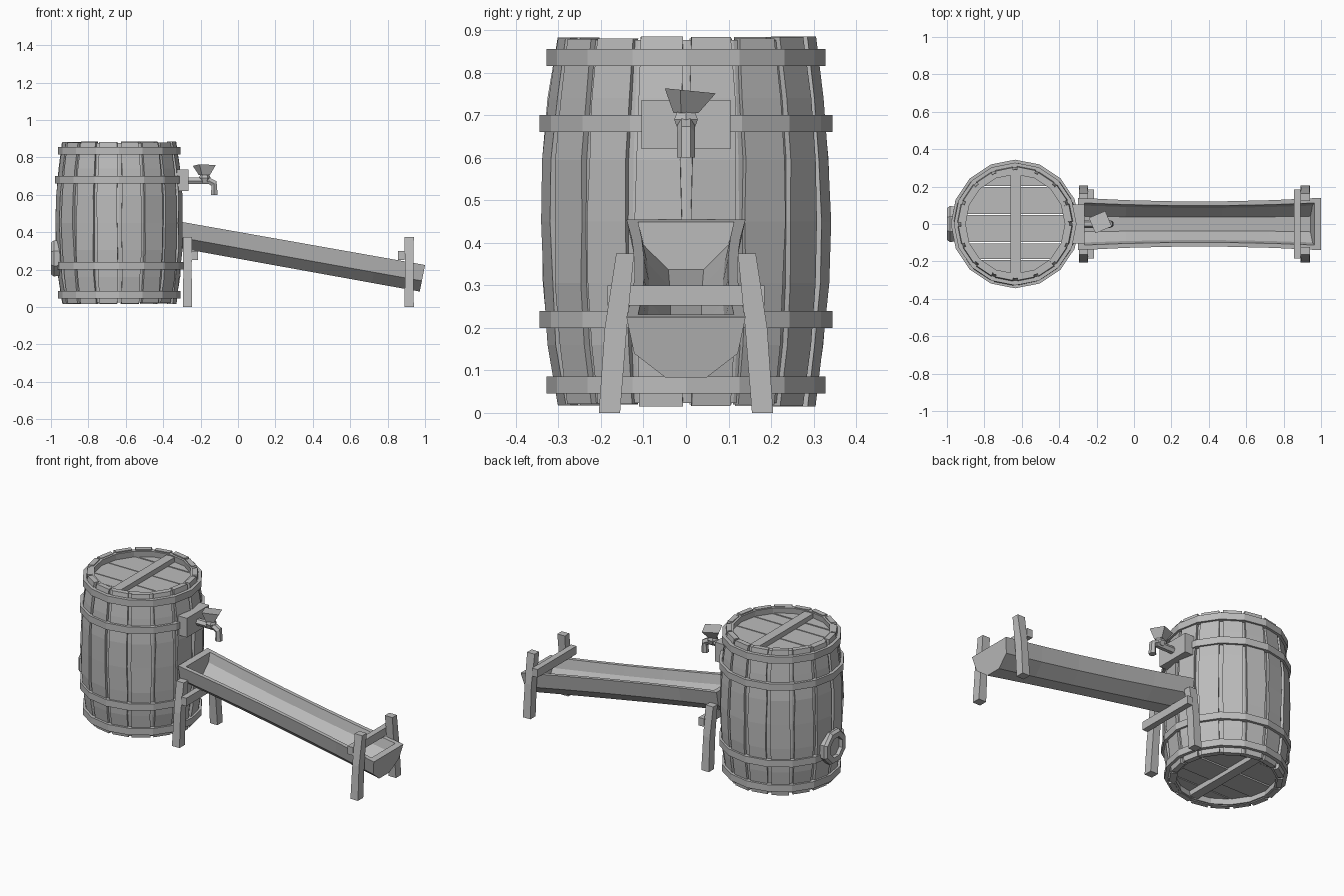
import bpy, bmesh, math, random
from math import sin, cos, pi, sqrt
from mathutils import Vector, Matrix

random.seed(4)
if "Cube" in bpy.data.objects:
    bpy.data.objects.remove(bpy.data.objects["Cube"])

grey = bpy.data.materials.new("plain_grey")
grey.use_nodes = True
COLOUR = (0.5, 0.5, 0.5, 1)
grey.diffuse_color = COLOUR
grey.node_tree.nodes["Principled BSDF"].inputs["Base Color"].default_value = COLOUR


def loft(name, rings, closed=False):
    """Bridge rings of points; cap the ends, or join last to first."""
    bm = bmesh.new()
    vs = [[bm.verts.new(p) for p in r] for r in rings]
    pairs = list(zip(vs, vs[1:])) + ([(vs[-1], vs[0])] if closed else [])
    for a, b in pairs:
        for i in range(len(a)):
            j = (i + 1) % len(a)
            bm.faces.new((a[i], a[j], b[j], b[i]))
    if not closed:
        bm.faces.new(vs[0])
        bm.faces.new(vs[-1])
    bmesh.ops.recalc_face_normals(bm, faces=bm.faces)
    me = bpy.data.meshes.new(name)
    bm.to_mesh(me)
    bm.free()
    me.materials.append(grey)
    ob = bpy.data.objects.new(name, me)
    bpy.context.collection.objects.link(ob)
    return ob


def rect(x, y, z, w, d, turn=0.0):
    """Horizontal rectangle of points centred on x, y."""
    m = Matrix.Rotation(turn, 3, 'Z')
    return [Vector((x, y, z)) + m @ Vector((sx * w / 2, sy * d / 2, 0))
            for sx, sy in ((-1, -1), (1, -1), (1, 1), (-1, 1))]


def box(name, x, y, z0, z1, w, d):
    return loft(name, [rect(x, y, z0, w, d), rect(x, y, z1, w, d)])


# ---- Barrel ----
CX, N = -0.635, 16
STEP = 2 * pi / N
LOW, HIGH = 0.015, 0.885
MID = (LOW + HIGH) / 2


def radius(z):
    t = (z - MID) / (HIGH - MID)
    return 0.34 - 0.036 * t * t


def polar(a, r, z):
    return (CX + r * cos(a), r * sin(a), z)


def lathe(name, profile):
    """Sweep a closed (radius, z) profile around the barrel axis."""
    return loft(name, [[polar(k * STEP, r, z) for r, z in profile] for k in range(N)], True)


levels = [LOW + (HIGH - LOW) * i / 6 for i in range(7)]

# Recessed wall seen between the staves
inner = [min(max(z, LOW + 0.008), HIGH - 0.008) for z in levels]
lathe("barrel_wall", [(radius(z) - 0.014, z) for z in inner]
      + [(radius(z) - 0.04, z) for z in reversed(inner)])

# Staves with small irregularities
for k in range(N):
    mid = (k + 0.5) * STEP
    end = random.uniform(0, 0.006)
    rings = []
    for z in levels:
        h0, h1 = (STEP * random.uniform(0.38, 0.44) for _ in range(2))
        r = radius(z) + random.uniform(-0.003, 0.003)
        zz = min(max(z, LOW + end), HIGH - end)
        rings.append([polar(mid - h0, r, zz), polar(mid + h1, r, zz),
                      polar(mid + h1, r - 0.03, zz), polar(mid - h0, r - 0.03, zz)])
    loft("barrel_stave", rings)

# Hoops
for z, r in ((0.065, 0.328), (0.22, 0.344), (0.68, 0.344), (0.835, 0.328)):
    lathe("barrel_hoop", [(r, z - 0.02), (r, z + 0.02), (r - 0.025, z + 0.02), (r - 0.025, z - 0.02)])

# Lids made of planks with a cross bar, top and bottom
R = 0.28
cuts = [-0.275, -0.19, -0.1, 0.05, 0.2, 0.275]
for side, s in (("top", 1), ("bottom", -1)):
    for y0, y1 in zip(cuts, cuts[1:]):
        y0, y1 = y0 + 0.003, y1 - 0.003
        ys = [y0 + (y1 - y0) * i / 3 for i in range(4)]
        outline = [(sqrt(R * R - y * y), y) for y in ys]
        outline += [(-x, y) for x, y in reversed(outline)]
        top = 0.39 + random.uniform(0, 0.006)
        loft(side + "_lid_plank", [[(CX + x, y, MID + s * h) for x, y in outline]
                                   for h in (0.37, top)])
    za, zb = sorted((MID + s * 0.385, MID + s * 0.42))
    box(side + "_lid_bar", CX + 0.003, 0, za, zb, 0.055, 0.55)


# ---- Bung on the far side of the barrel ----
def octagon(x, r):
    return [(x, r * cos((i + 0.5) * pi / 4), 0.26 + r * sin((i + 0.5) * pi / 4)) for i in range(8)]


loft("bung_ring", [octagon(-0.94, 0.1), octagon(-0.985, 0.104), octagon(-1.0, 0.092),
                   octagon(-1.0, 0.06), octagon(-0.94, 0.06)], True)
loft("bung_plug", [octagon(-0.94, 0.062), octagon(-0.978, 0.062)])

# ---- Tap ----
box("tap_block", -0.295, 0, 0.62, 0.735, 0.06, 0.21)
path = [(-0.27, 0.675, 0), (-0.155, 0.675, 0), (-0.128, 0.66, 0.8), (-0.127, 0.6, pi / 2)]
loft("tap_spout", [[(x + 0.021 * sin(t) * sin(i * pi / 3), 0.021 * cos(i * pi / 3),
                     z + 0.021 * cos(t) * sin(i * pi / 3)) for i in range(6)] for x, z, t in path])
loft("tap_collar", [[(-0.178 + r * cos(i * pi / 3), r * sin(i * pi / 3), z) for i in range(6)]
                    for r, z in ((0.022, 0.665), (0.032, 0.69), (0.02, 0.715))])
handle = [rect(-0.18, 0, 0.705, 0.045, 0.045, 0.4), rect(-0.18, 0.01, 0.757, 0.095, 0.09, 0.4)]
for p in handle[1]:
    p.z -= (p.y - 0.01) * 0.1
loft("tap_handle", handle)

# ---- Trough ----
X0, X1 = -0.3, 1.0
half_outer = [(0.14, 0), (0.122, -0.085), (0.048, -0.142)]
half_inner = [(0.114, 0), (0.1, -0.055), (0.042, -0.112)]


def mirrored(half):
    return half + [(-y, z) for y, z in reversed(half)]


def station(x, section):
    """Place a cross-section along the sloping trough, slimmer in the middle."""
    t = (x - X0) / (X1 - X0)
    slim = 0.86 + 0.14 * (2 * t - 1) ** 2
    return [(x + 0.2 * z * t, y * slim, 0.455 - 0.177 * (x - X0) + z) for y, z in section]


outer = mirrored(half_outer)
shell = outer + mirrored(half_inner)[::-1]
loft("trough_channel", [station(X0 + (X1 - X0) * i / 5, shell) for i in range(6)])
loft("trough_upper_end", [station(x, outer) for x in (X0, X0 + 0.035)])
loft("trough_lower_end", [station(x, outer) for x in (X1 - 0.035, X1)])

# ---- Trestles under the trough ----
for pair, x, bar_x in (("upper", -0.27, -0.231), ("lower", 0.915, 0.874)):
    for side, s in (("left", 1), ("right", -1)):
        loft(f"{pair}_{side}_leg", [rect(x, s * 0.18, 0, 0.05, 0.05),
                                    rect(x, s * 0.165, 0.2, 0.044, 0.052),
                                    rect(x, s * 0.143, 0.375, 0.05, 0.042)])
    box(pair + "_crossbar", bar_x, 0, 0.252, 0.3, 0.035, 0.37)
